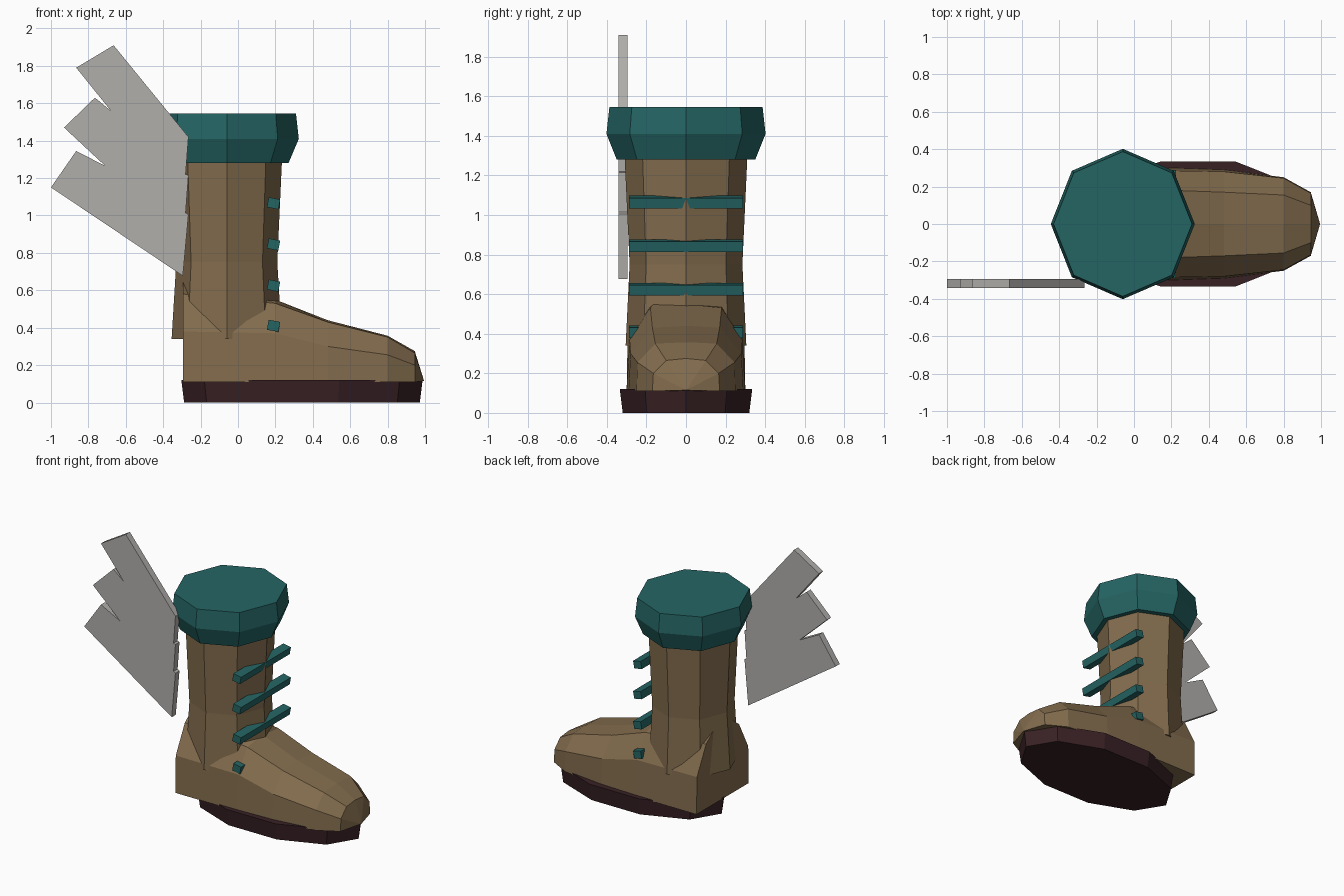
import bpy, bmesh, math

if "Cube" in bpy.data.objects:
    bpy.data.objects.remove(bpy.data.objects["Cube"])


def material(name, rgb):
    m = bpy.data.materials.new(name)
    m.diffuse_color = (*rgb, 1)
    m.use_nodes = True
    m.node_tree.nodes["Principled BSDF"].inputs["Base Color"].default_value = m.diffuse_color
    return m


TEAL = material("teal", (0.018, 0.130, 0.127))
LEATHER = material("tan leather", (0.225, 0.150, 0.075))
SOLE = material("dark brown", (0.040, 0.015, 0.018))
WING = material("pale grey", (0.44, 0.43, 0.41))


def finish(bm, name, mat):
    bmesh.ops.recalc_face_normals(bm, faces=bm.faces)
    me = bpy.data.meshes.new(name)
    bm.to_mesh(me)
    bm.free()
    me.materials.append(mat)
    ob = bpy.data.objects.new(name, me)
    bpy.context.collection.objects.link(ob)
    return ob


def bridge(bm, a, b):
    n = len(a)
    for i in range(n):
        bm.faces.new((a[i], a[(i + 1) % n], b[(i + 1) % n], b[i]))


def stacked_rings(name, mat, sides, cx, rings):
    """Closed stack of elliptical rings given as (z, rx, ry)."""
    bm = bmesh.new()
    loops = []
    for z, rx, ry in rings:
        loops.append([bm.verts.new((cx + rx * math.cos(math.tau * i / sides),
                                    ry * math.sin(math.tau * i / sides), z))
                      for i in range(sides)])
    for a, b in zip(loops, loops[1:]):
        bridge(bm, a, b)
    bm.faces.new(loops[0])
    bm.faces.new(loops[-1])
    return finish(bm, name, mat)


# Sole, shaft and cuff
stacked_rings("sole", SOLE, 10, 0.342, [(0, 0.63, 0.336), (0.12, 0.645, 0.352)])
stacked_rings("shaft", LEATHER, 8, -0.06,
              [(0.34, 0.295, 0.305), (0.75, 0.27, 0.285), (1.40, 0.30, 0.315)])
stacked_rings("cuff", TEAL, 8, -0.06,
              [(1.28, 0.33, 0.35), (1.41, 0.385, 0.402), (1.545, 0.37, 0.387)])

# Foot: arched sections along x, each (x, half profile of (y, z) up to the ridge)
sections = [
    (-0.295, [(0.30, 0.11), (0.295, 0.38), (0.19, 0.58), (0, 0.73)]),
    (0.20, [(0.30, 0.11), (0.285, 0.37), (0.18, 0.53), (0, 0.55)]),
    (0.48, [(0.29, 0.11), (0.28, 0.30), (0.17, 0.43), (0, 0.44)]),
    (0.80, [(0.25, 0.11), (0.245, 0.255), (0.155, 0.35), (0, 0.357)]),
    (0.945, [(0.17, 0.11), (0.165, 0.20), (0.10, 0.265), (0, 0.275)]),
]
bm = bmesh.new()
loops = []
for x, half in sections:
    profile = half + [(-y, z) for y, z in reversed(half[:-1])]
    loops.append([bm.verts.new((x, y, z)) for y, z in profile])
for a, b in zip(loops, loops[1:]):
    bridge(bm, a, b)
bm.faces.new(loops[0])
tip = bm.verts.new((0.995, 0, 0.115))
for i, v in enumerate(loops[-1]):
    bm.faces.new((v, loops[-1][(i + 1) % len(loops[-1])], tip))
finish(bm, "foot", LEATHER)

# Laces: tilted bars across the front
for i, z in enumerate((0.41, 0.625, 0.845, 1.065)):
    bm = bmesh.new()
    bmesh.ops.create_cube(bm, size=1)
    bmesh.ops.scale(bm, vec=(0.062, 0.575, 0.054), verts=bm.verts)
    lace = finish(bm, f"lace_{i + 1}", TEAL)
    lace.location = (0.19, 0, z)
    lace.rotation_euler = (0, math.radians(11), 0)

# Wing: three-feathered plate on the outer side
outline = [(-0.295, 0.677), (-1.0, 1.15), (-0.865, 1.345), (-0.71, 1.265),
           (-0.93, 1.47), (-0.765, 1.63), (-0.68, 1.56), (-0.865, 1.79),
           (-0.665, 1.91), (-0.265, 1.42), (-0.28, 1.22), (-0.265, 1.215),
           (-0.28, 1.015), (-0.265, 1.005)]
bm = bmesh.new()
front = [bm.verts.new((x, -0.342, z)) for x, z in outline]
back = [bm.verts.new((x, -0.295, z)) for x, z in outline]
bridge(bm, front, back)
bm.faces.new(front)
bm.faces.new(back)
finish(bm, "wing", WING)
